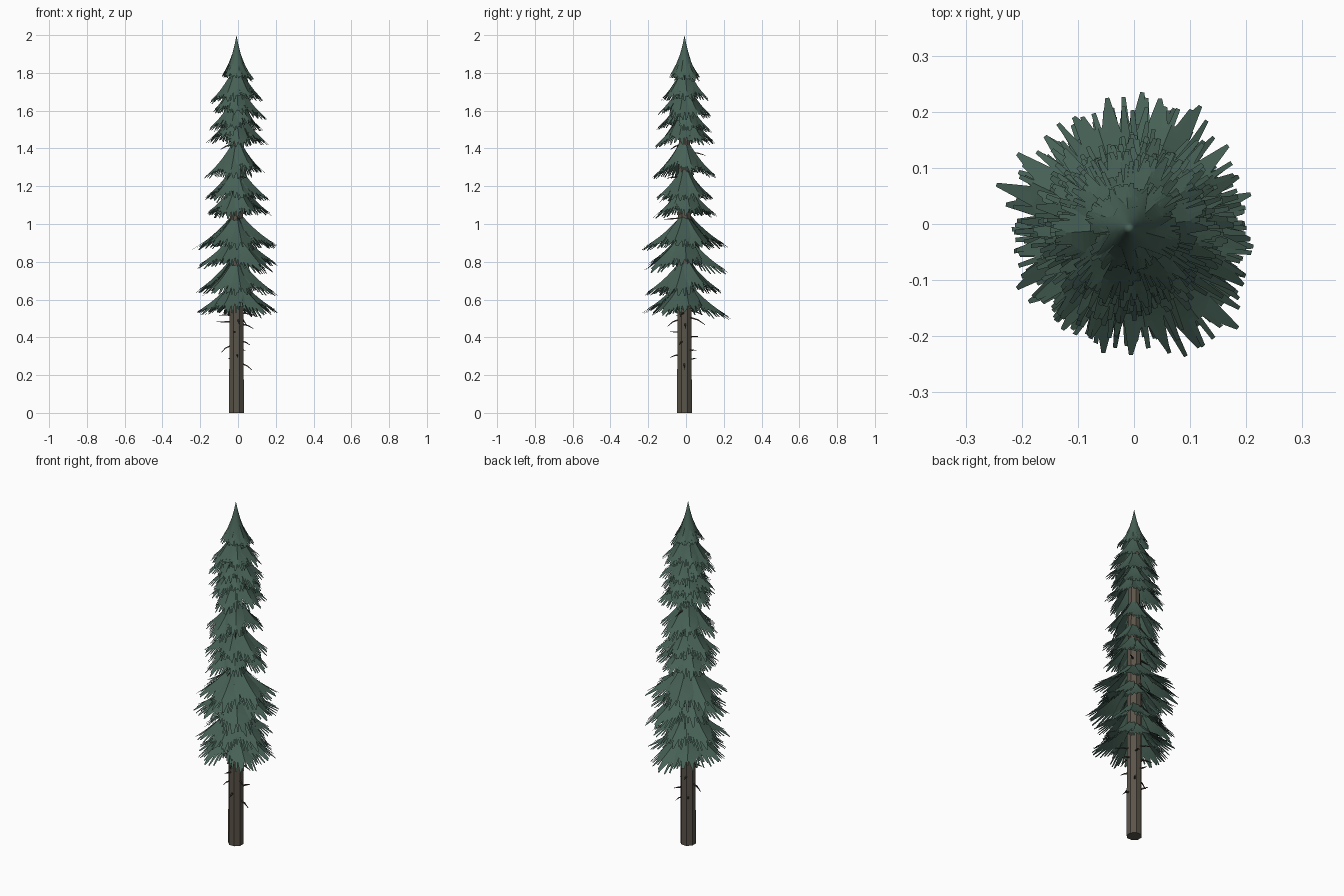
import bpy, math, random
from mathutils import Vector

if "Cube" in bpy.data.objects:
    bpy.data.objects.remove(bpy.data.objects["Cube"])

random.seed(7)
C = Vector((-0.008, -0.008, 0))          # trunk axis


def material(name, rgb):
    m = bpy.data.materials.new(name)
    m.diffuse_color = (*rgb, 1)
    m.use_nodes = True
    m.node_tree.nodes["Principled BSDF"].inputs["Base Color"].default_value = m.diffuse_color
    return m


GREEN = material("needles", (0.062, 0.118, 0.092))
BARK = material("bark", (0.105, 0.09, 0.068))
DEAD = material("dead_wood", (0.07, 0.055, 0.045))


def make(name, verts, faces, mat, smooth=False):
    me = bpy.data.meshes.new(name)
    me.from_pydata([tuple(v) for v in verts], [], faces)
    me.materials.append(mat)
    ob = bpy.data.objects.new(name, me)
    bpy.context.collection.objects.link(ob)
    if smooth:
        for p in me.polygons:
            p.use_smooth = True
    return ob


def add_tube(verts, faces, points, radii, n):
    """Tapered tube along a path, capped at both ends."""
    b = len(verts)
    axis = (points[-1] - points[0]).normalized()
    q = axis.to_track_quat('Z', 'Y')
    for p, r in zip(points, radii):
        for k in range(n):
            a = 2 * math.pi * (k + 0.5) / n
            verts.append(p + q @ Vector((r * math.cos(a), r * math.sin(a), 0)))
    for i in range(len(points) - 1):
        for k in range(n):
            j = (k + 1) % n
            faces.append((b + i * n + k, b + i * n + j, b + (i + 1) * n + j, b + (i + 1) * n + k))
    faces.append(tuple(b + k for k in reversed(range(n))))
    faces.append(tuple(b + (len(points) - 1) * n + k for k in range(n)))


def add_bough(verts, faces, ang, z_top, length, drop, n=9):
    """Drooping fan: a ridged web around a spine with blunt needle fingers."""
    ca, sa = math.cos(ang), math.sin(ang)
    r0 = 0.022

    def place(u, v, sag=0.0):
        s = min(1.1, max(0.0, (math.hypot(u, v) - r0) / (length - r0)))
        z = z_top - drop * (1.35 * s - 0.35 * s * s) - 0.32 * abs(v) - sag
        verts.append(C + Vector((u * ca - v * sa, u * sa + v * ca, z)))
        return len(verts) - 1

    us = [r0 + (0.86 * length - r0) * i / n for i in range(n + 1)]
    spine = [place(u, 0) for u in us]
    for side in (1, -1):
        def half(i):
            t = i / n
            return length * (0.12 + 0.26 * math.sin(math.pi * min(1, t * 0.97)) ** 0.8) * (1 - 0.35 * t)
        edge = [(us[i], side * half(i) * (1 if i < n else 0.3)) for i in range(n + 1)]
        web = [place(*e) for e in edge]
        for i in range(n):
            faces.append((spine[i], spine[i + 1], web[i + 1], web[i]))
            # needle finger
            a = math.radians(38 - 30 * i / n + random.uniform(-7, 7))
            ln = length * random.uniform(0.17, 0.30)
            (u0, v0), (u1, v1) = edge[i], edge[i + 1]
            mu, mv = (u0 + u1) / 2, (v0 + v1) / 2
            tu, tv = mu + ln * math.cos(a), mv + side * ln * math.sin(a)
            w = 0.0035
            pu, pv = -math.sin(a) * w, side * math.cos(a) * w
            faces.append((web[i], web[i + 1],
                          place(tu - pu, tv - pv, 0.004), place(tu + pu, tv + pv, 0.004)))
    # leading fingers at the end of the spine
    for v in (-0.045, 0.0, 0.045):
        w = 0.0055
        e = length * random.uniform(0.97, 1.06)
        faces.append((place(us[n] - 0.01, v * length - w), place(us[n] - 0.01, v * length + w),
                      place(e, v * length * 2.2 + 0.004), place(e, v * length * 2.2 - 0.004)))


# Trunk
v, f = [], []
add_tube(v, f, [C, C + Vector((0, 0, 0.9)), C + Vector((0, 0, 1.75))], [0.042, 0.040, 0.027], 8)
make("trunk", v, f, BARK)

# Foliage tiers: tip height, reach, drop from trunk to tip
tiers = [(0.53, 0.225, 0.17), (0.65, 0.205, 0.17), (0.78, 0.225, 0.17), (0.89, 0.215, 0.16),
         (1.06, 0.165, 0.15), (1.14, 0.160, 0.15), (1.26, 0.160, 0.17),
         (1.44, 0.145, 0.15), (1.51, 0.140, 0.15), (1.59, 0.140, 0.15), (1.67, 0.130, 0.15),
         (1.77, 0.085, 0.11)]
for k, (z, reach, drop) in enumerate(tiers):
    v, f = [], []
    count = 6
    for b in range(count):
        ang = 2 * math.pi * (b + 0.5 * (k % 2)) / count + random.uniform(-0.17, 0.17) + 0.2
        s = random.uniform(0.86, 1.06)
        add_bough(v, f, ang, z + drop + random.uniform(-0.015, 0.015), reach * s, drop * s)
    make(f"bough_tier_{k + 1}", v, f, GREEN)

# Crown: concave cone ending in a seven pointed hem
v, f = [C + Vector((0, 0, 2.0))], []
points = 7
n = points * 2
rings = [(0.010, 1.95, 0, 0), (0.023, 1.90, 0, 0), (0.040, 1.85, 0.004, 0.003), (0.060, 1.805, 0.022, 0.028)]
for r, z, dr, dz in rings:
    for k in range(n):
        s = 1 if k % 2 == 0 else -1
        a = 2 * math.pi * k / n + 0.25
        v.append(C + Vector(((r + s * dr) * math.cos(a), (r + s * dr) * math.sin(a), z - s * dz)))
for k in range(n):
    j = (k + 1) % n
    f.append((0, 1 + k, 1 + j))
    for i in range(len(rings) - 1):
        a, b = 1 + i * n, 1 + (i + 1) * n
        f.append((a + k, b + k, b + j, a + j))
make("crown", v, f, GREEN, smooth=True)

# Dead twigs on the bare trunk and in the gaps between tiers
v, f = [], []
heights = [(0.26 + 0.024 * i, random.uniform(0.07, 0.085)) for i in range(8)]
heights += [(0.47 + 0.012 * i, random.uniform(0.08, 0.125)) for i in range(7)]
heights += [(z, 0.11) for z in (1.03, 1.07, 1.10, 1.25, 1.38, 1.42)]
for i, (z, r) in enumerate(heights):
    a = i * 2.4 + random.uniform(-0.3, 0.3)
    d = Vector((math.cos(a), math.sin(a), 0))
    fall = random.uniform(-0.045, 0.01)
    pts = [C + d * 0.03 + Vector((0, 0, z)),
           C + d * (0.03 + (r - 0.03) * 0.55) + Vector((0, 0, z + fall * 0.35)),
           C + d * r + Vector((0, 0, z + fall))]
    add_tube(v, f, pts, [0.006, 0.004, 0.0015], 4)
make("dead_twigs", v, f, DEAD)
